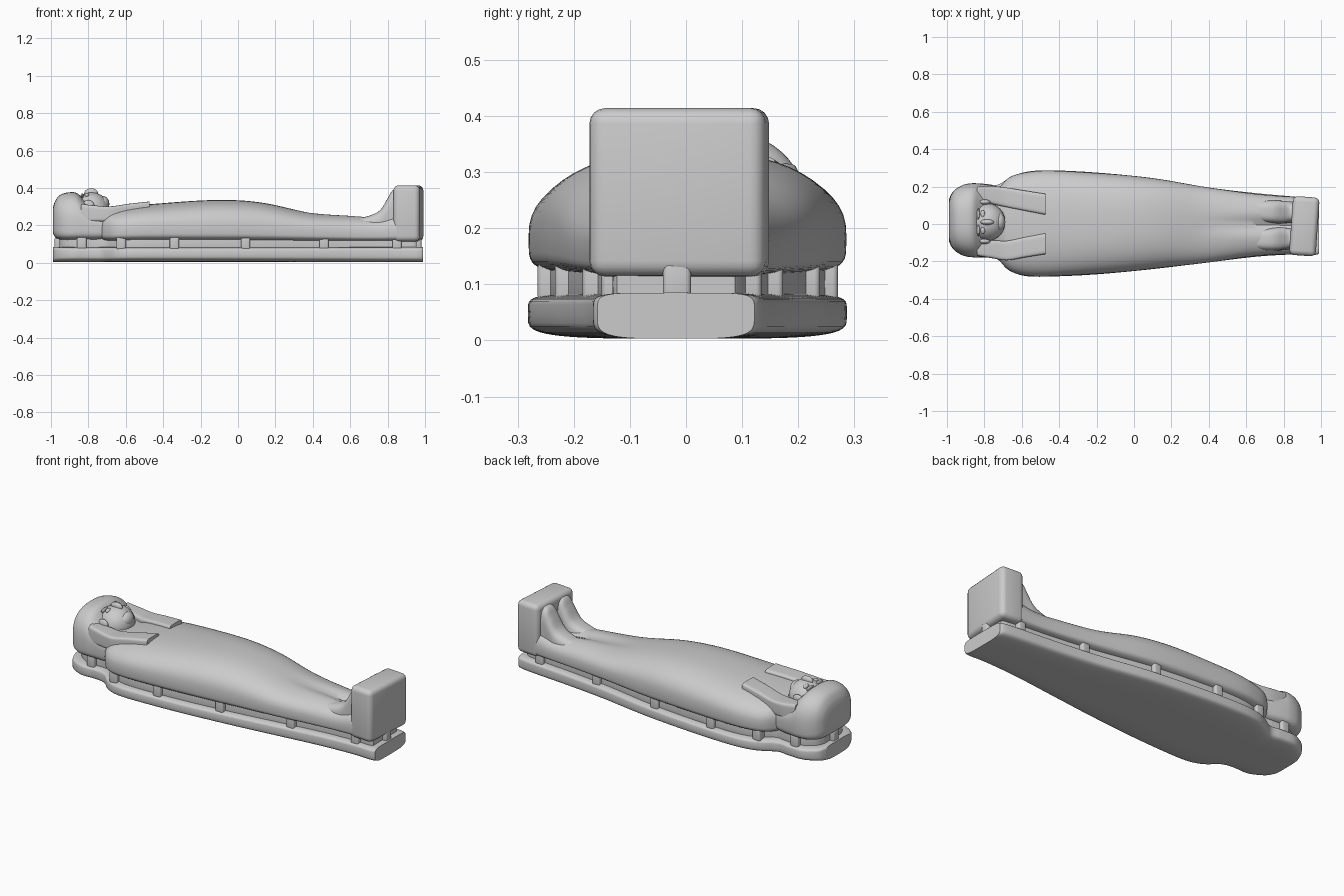
import bpy, bmesh, math
from mathutils import Vector

if "Cube" in bpy.data.objects:
    bpy.data.objects.remove(bpy.data.objects["Cube"])


def catmull(stations, steps=6):
    """Smoothly resample a list of equal-length tuples."""
    out = []
    n = len(stations)
    for i in range(n - 1):
        a, b, c, d = (stations[max(0, min(n - 1, i + k))] for k in (-1, 0, 1, 2))
        for s in range(steps):
            t = s / steps
            out.append([0.5 * (2 * q + (r - p) * t + (2 * p - 5 * q + 4 * r - s4) * t * t
                               + (3 * q - p - 3 * r + s4) * t ** 3)
                        for p, q, r, s4 in zip(a, b, c, d)])
    out.append(list(stations[-1]))
    return out


def spow(v, e):
    return math.copysign(abs(v) ** e, v)


def finish(name, bm):
    bmesh.ops.recalc_face_normals(bm, faces=bm.faces)
    me = bpy.data.meshes.new(name)
    bm.to_mesh(me)
    bm.free()
    ob = bpy.data.objects.new(name, me)
    bpy.context.collection.objects.link(ob)
    bpy.ops.object.select_all(action='DESELECT')
    ob.select_set(True)
    bpy.context.view_layer.objects.active = ob
    bpy.ops.object.shade_smooth_by_angle(angle=math.radians(40))
    return ob


def loft(name, stations, n_top=2.5, n_low=5, groove=None, sides=56):
    """Loft along x; station = (x, y centre, half width, z low, z widest, z top)."""
    bm = bmesh.new()
    rings = []
    for x, yc, w, zb, zm, zt in catmull(stations):
        ring = []
        for k in range(sides):
            a = 2 * math.pi * k / sides
            c, s = math.cos(a), math.sin(a)
            n = n_top if s >= 0 else n_low
            y = w * spow(c, 2 / n)
            z = zm + (zt - zm if s >= 0 else zm - zb) * spow(s, 2 / n)
            if groove and s > 0:
                z -= groove(x) * math.exp(-(y / 0.035) ** 2)
            ring.append(bm.verts.new((x, yc + y, z)))
        rings.append(ring)
    for r0, r1 in zip(rings, rings[1:]):
        for k in range(sides):
            j = (k + 1) % sides
            bm.faces.new((r0[k], r0[j], r1[j], r1[k]))
    bm.faces.new(rings[0])
    bm.faces.new(rings[-1])
    return finish(name, bm)


def block(name, loc, size, bevel, rot=0):
    bm = bmesh.new()
    bmesh.ops.create_cube(bm, size=1)
    for v in bm.verts:
        v.co = Vector(c * s for c, s in zip(v.co, size))
    bmesh.ops.bevel(bm, geom=bm.edges[:], offset=bevel, segments=4, profile=0.5, affect='EDGES')
    ob = finish(name, bm)
    ob.location, ob.rotation_euler.z = loc, rot
    return ob


def ellipsoid(name, loc, radii):
    bm = bmesh.new()
    bmesh.ops.create_uvsphere(bm, u_segments=32, v_segments=20, radius=1)
    for v in bm.verts:
        v.co = Vector(c * s for c, s in zip(v.co, radii))
    ob = finish(name, bm)
    ob.location = loc
    return ob


# plan outline shared by the trough, the recessed seam and the bridges
outline = [(-0.99, .02, .11), (-.965, .02, .155), (-.89, .02, .195), (-.8, .02, .195),
           (-.73, .01, .2), (-.66, .0, .25), (-.58, .0, .278), (-.45, .003, .284),
           (-.2, .003, .272), (.1, .002, .243), (.4, -.005, .2), (.65, -.005, .17),
           (.85, -.008, .155), (.96, -.016, .15), (.99, -.018, .14)]
loft("lower_trough", [(x, y, w, .003, .045, .085) for x, y, w in outline], 6, 4)
loft("recessed_seam", [(x * .965, y, w - .035, .06, .1, .15) for x, y, w in outline], 8, 8)

# bridges across the seam
dense = catmull(outline, 12)
for i, bx in enumerate((-.835, -.625, -.34, .04, .46, .85)):
    _, yc, w = min(dense, key=lambda p: abs(p[0] - bx))
    block(f"seam_bridge_{i}", (bx, yc, .105), (.05, 2 * w - .025, .07), .01)
for ex, y in ((-.95, .02), (.95, -.016)):
    block("end_bridge", (ex, y, .105), (.06, .05, .07), .01)

# mummiform lid, with a shallow valley between the legs
lid = [(-.735, .0, .16, .13, .18, .25), (-.715, .0, .2, .12, .18, .27), (-.665, .0, .25, .115, .18, .287),
       (-.58, .0, .276, .115, .18, .302), (-.45, .003, .283, .115, .185, .315), (-.2, .003, .27, .115, .185, .333),
       (-.02, .003, .256, .115, .185, .335), (.15, .002, .236, .115, .18, .318), (.38, -.005, .203, .115, .17, .27),
       (.6, -.005, .172, .115, .16, .255), (.75, -.006, .158, .115, .16, .25), (.87, -.01, .155, .115, .17, .28)]
loft("lid_body", lid, 2.5, 5, lambda x: .03 * max(0, min(1, (x - .3) / .45)))

# raised feet: two shins rising into the foot block
for side, nm in ((1, "left"), (-1, "right")):
    loft(nm + "_foot_rise", [(.62, side * .075 - .008, .05, .14, .18, .235),
                             (.7, side * .075 - .008, .06, .14, .18, .251),
                             (.76, side * .073 - .008, .062, .14, .2, .282),
                             (.8, side * .071 - .008, .06, .14, .24, .345),
                             (.83, side * .071 - .008, .058, .14, .28, .39),
                             (.88, side * .071 - .008, .058, .14, .28, .395)], 3, 4)
block("foot_block", (.911, -.012, .264), (.142, .315, .3), .028, math.radians(-4))

# headdress dome sweeping down beside the face
loft("headdress", [(-.99, .02, .09, .16, .22, .29), (-.98, .02, .13, .14, .22, .325),
                   (-.955, .02, .165, .125, .21, .36), (-.91, .02, .19, .12, .2, .376),
                   (-.86, .02, .198, .12, .2, .372), (-.81, .018, .196, .12, .2, .325),
                   (-.75, .012, .192, .12, .2, .29), (-.68, .005, .185, .13, .19, .28)], 2.6, 5)

# headdress lappets lying on the chest
for side, nm in ((1, "left"), (-1, "right")):
    loft(nm + "_lappet", [(-.84, side * .15 + .015, .035, .22, .26, .315),
                          (-.76, side * .145 + .01, .048, .22, .26, .306),
                          (-.68, side * .142, .052, .22, .27, .302),
                          (-.58, side * .124, .054, .23, .28, .316),
                          (-.472, side * .105, .056, .24, .29, .328)], 6, 6)

# face
ellipsoid("face", (-.785, .01, .285), (.097, .1, .092))
ellipsoid("chin", (-.722, .01, .315), (.034, .05, .042))
ellipsoid("nose", (-.785, .01, .375), (.036, .015, .023))
ellipsoid("lips", (-.742, .01, .355), (.011, .03, .012))
for side, nm in ((1, "left"), (-1, "right")):
    ellipsoid(nm + "_eye", (-.808, .01 + side * .042, .361), (.012, .022, .012))
    ellipsoid(nm + "_brow", (-.832, .01 + side * .042, .358), (.008, .032, .013))
    ellipsoid(nm + "_ear", (-.8, .012 + side * .105, .305), (.032, .014, .03))
